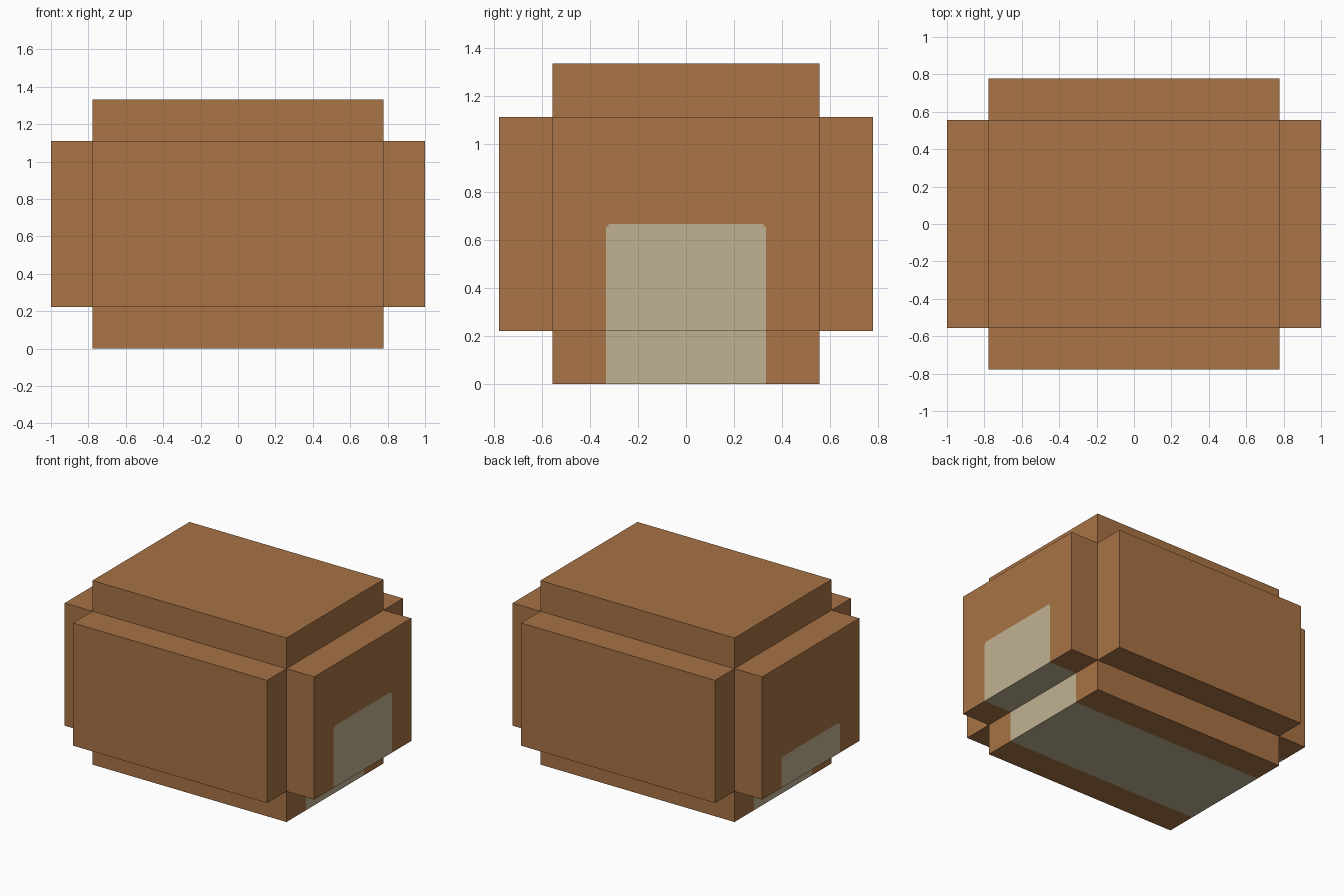
import bpy, bmesh
from mathutils import Vector

cube = bpy.data.objects.get("Cube")
if cube:
    bpy.data.objects.remove(cube, do_unlink=True)

U = 1 / 9  # modelling unit


def material(name, rgb):
    lin = [((c / 255 + 0.055) / 1.055) ** 2.4 for c in rgb]
    m = bpy.data.materials.new(name)
    m.use_nodes = True
    m.diffuse_color = (*lin, 1)
    bsdf = m.node_tree.nodes["Principled BSDF"]
    bsdf.inputs["Base Color"].default_value = (*lin, 1)
    bsdf.inputs["Roughness"].default_value = 0.9
    return m


BROWN = material("warm brown", (168, 115, 69))
TAN = material("pale tan", (192, 178, 146))

# Painted panel: half width, height on each end, size of the corner nick
HALF = 3 * U
TOP = {1: 6 * U, -1: 4 * U}
NICK = 0.01


def is_tan(c, n):
    """Belly band underneath, rising as a panel on both ends."""
    if abs(c.y) > HALF:
        return False
    if n.z < -0.5:
        return True
    if abs(n.x) < 0.5:
        return False
    top = TOP[1 if n.x > 0 else -1]
    corner = abs(c.y) > HALF - NICK and c.z > top - NICK
    return c.z < top and not corner


def cut(bm, faces_test, point, normal):
    faces = [f for f in bm.faces if faces_test(f.normal)]
    geom = faces + list({e for f in faces for e in f.edges}) \
        + list({v for f in faces for v in f.verts})
    bmesh.ops.bisect_plane(bm, geom=geom, dist=1e-6, plane_co=point, plane_no=normal)
    bm.normal_update()


def block(name, x, y, z0, z1, painted):
    """Box of half sizes x, y between z0 and z1, in modelling units."""
    bm = bmesh.new()
    bmesh.ops.create_cube(bm, size=2)
    for v in bm.verts:
        v.co = Vector((v.co.x * x, v.co.y * y, z1 if v.co.z > 0 else z0)) * U
    bm.normal_update()
    if painted:
        # Panel outlines on the ends and the underside
        for s in (1, -1):
            cut(bm, lambda n: abs(n.x) > 0.5 or n.z < -0.5, (0, s * HALF, 0), (0, 1, 0))
            for d in (0, NICK):
                cut(bm, lambda n: n.x * s > 0.5, (0, 0, TOP[s] - d), (0, 0, 1))
            cut(bm, lambda n: abs(n.x) > 0.5, (0, s * (HALF - NICK), 0), (0, 1, 0))
        for f in bm.faces:
            f.material_index = int(is_tan(f.calc_center_median(), f.normal))
    me = bpy.data.meshes.new(name)
    bm.to_mesh(me)
    bm.free()
    me.materials.append(BROWN)
    me.materials.append(TAN)
    ob = bpy.data.objects.new(name, me)
    bpy.context.collection.objects.link(ob)
    return ob


# Three crossing blocks make the stepped body
block("tall_core", 7, 5, 0, 12, True)
block("long_block", 9, 5, 2, 10, True)
block("wide_block", 7, 7, 2, 10, False)
